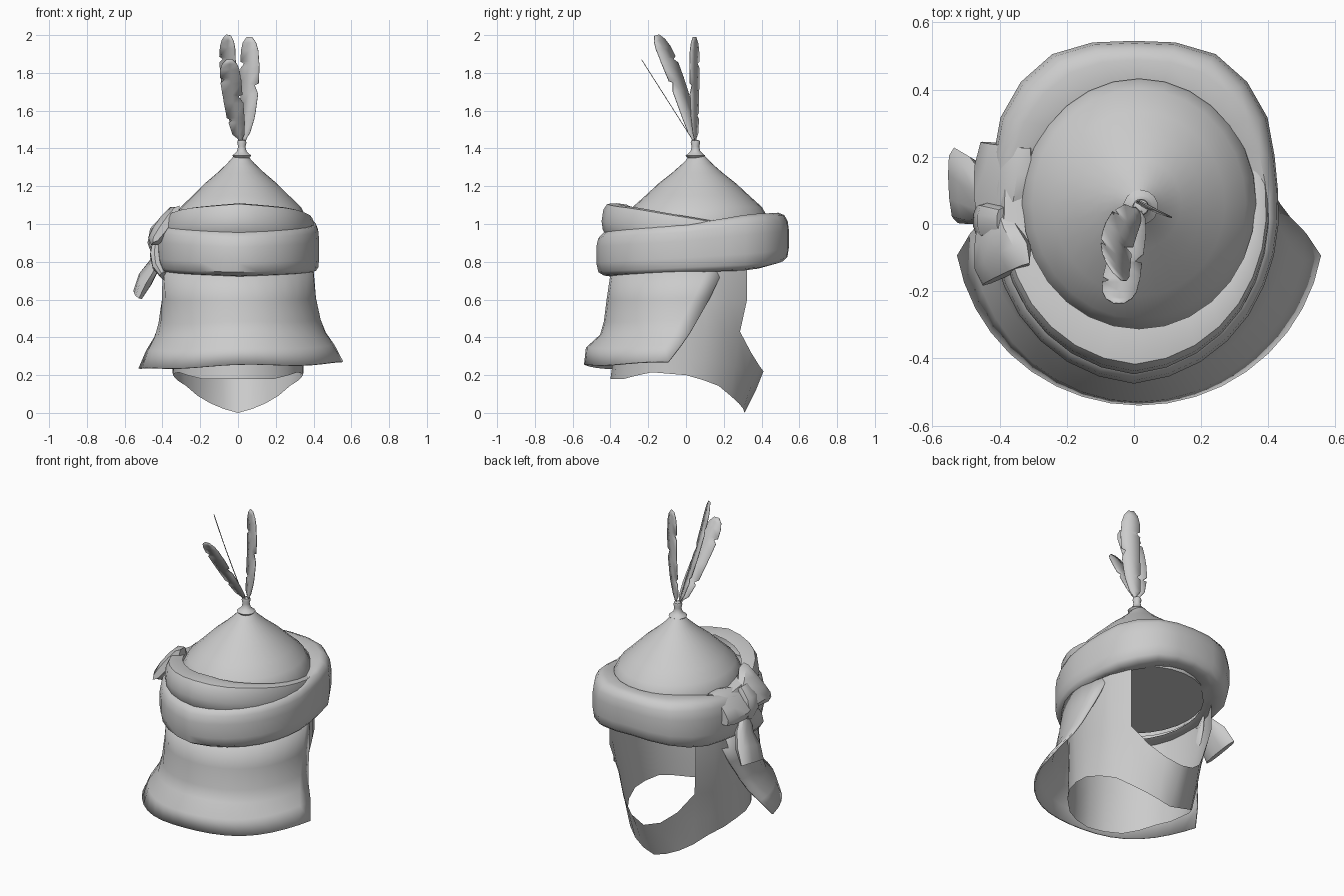
import bpy, bmesh, math
from mathutils import Vector

if "Cube" in bpy.data.objects:
    bpy.data.objects.remove(bpy.data.objects["Cube"])

mat = bpy.data.materials.new("plain_grey")
mat.diffuse_color = (0.6, 0.6, 0.6, 1)
mat.use_nodes = True
mat.node_tree.nodes["Principled BSDF"].inputs["Base Color"].default_value = mat.diffuse_color


def lerp(keys, t):
    """Piecewise linear lookup in a list of (position, value)."""
    for (a, va), (b, vb) in zip(keys, keys[1:]):
        if t <= b:
            return va + (vb - va) * max(0, (t - a)) / (b - a)
    return keys[-1][1]


def polar(r, deg, z, cx=0, cy=0, sx=1):
    """Point at an angle measured from +y towards +x."""
    a = math.radians(deg)
    return Vector((cx + sx * r * math.sin(a), cy + r * math.cos(a), z))


def make(name, bm, angle=45):
    bmesh.ops.remove_doubles(bm, verts=bm.verts[:], dist=1e-5)
    bmesh.ops.recalc_face_normals(bm, faces=bm.faces[:])
    me = bpy.data.meshes.new(name)
    bm.to_mesh(me)
    bm.free()
    me.materials.append(mat)
    ob = bpy.data.objects.new(name, me)
    bpy.context.collection.objects.link(ob)
    bpy.ops.object.select_all(action='DESELECT')
    ob.select_set(True)
    bpy.context.view_layer.objects.active = ob
    bpy.ops.object.shade_smooth_by_angle(angle=math.radians(angle))
    return ob


def loft(name, rows, closed=False, caps=False, keep=None, angle=45):
    """Skin a list of point rows; keep(i, j) may drop faces."""
    bm = bmesh.new()
    vs = [[bm.verts.new(p) for p in row] for row in rows]
    n = len(rows[0])
    for i in range(len(rows) - 1):
        for j in range(n if closed else n - 1):
            if keep and not keep(i, j):
                continue
            k = (j + 1) % n
            bm.faces.new((vs[i][j], vs[i][k], vs[i + 1][k], vs[i + 1][j]))
    if caps:
        bm.faces.new(vs[0])
        bm.faces.new(vs[-1])
    for v in [v for v in bm.verts if not v.link_faces]:
        bm.verts.remove(v)
    return make(name, bm, angle)


# Pointed cap, closed underneath, and the knob on top
def lathe(name, profile, cx, cy, n, sx=1):
    rows = [[polar(r, 360 * j / n, z, cx, cy, sx) for j in range(n)] for r, z in profile]
    return loft(name, rows, closed=True, caps=True)


lathe("cap_dome", [(.385, .79), (.38, .95), (.375, 1.03), (.342, 1.09), (.275, 1.15), (.205, 1.215),
                   (.135, 1.27), (.078, 1.32), (.035, 1.365)], .015, .06, 28, sx=.93)
lathe("cap_knob", [(.035, 1.345), (.052, 1.362), (.036, 1.375), (.026, 1.385), (.02, 1.41),
                   (.025, 1.43), (.022, 1.442), (.008, 1.446)], .02, .05, 14)

# Wrapped headband: a full lower roll and a tapered upper roll
OUTER = [(0, .545), (14, .555), (20, .57), (45, .53), (70, .445), (90, .43), (110, .425),
         (135, .44), (160, .46), (180, .475)]


def roll(name, section, low, high, shrink, n=28):
    rows = []
    for f, h in section:
        row = []
        for j in range(n):
            deg = 360 * j / n
            m = min(deg, 360 - deg)
            z = lerp(low, m) + (lerp(high, m) - lerp(low, m)) * h
            outer = polar(lerp(OUTER, m) - shrink, deg, z)
            row.append(outer.lerp(polar(.372, deg, z, .015, .06, .93), f))
        rows.append(row)
    loft(name, rows, closed=True)


roll("lower_headband_roll",
     [(1, .06), (.55, 0), (.25, .03), (.07, .1), (0, .3), (0, .64), (.06, .83), (.22, .95),
      (.5, 1.0), (1, .97)],
     [(0, .8), (20, .79), (45, .755), (90, .745), (135, .73), (180, .72)],
     [(0, 1.06), (45, 1.055), (90, 1.0), (180, .965)], 0)
roll("upper_headband_roll",
     [(.3, 0), (.05, .25), (0, .5), (.07, .82), (.22, .98), (.6, 1), (1, .96)],
     [(0, .86), (90, .9), (180, .92)],
     [(0, .95), (60, 1.0), (90, 1.035), (135, 1.085), (180, 1.11)], .028)

# Inner hood with the face opening, chin and pointed bib
half = [0, 14, 28, 42, 58, 74, 90, 105, 120, 135, 150, 165, 180]
angles = [-a for a in half[:0:-1]] + half
hood_rows = [  # (height by angle, radius by angle)
    ([(0, 0), (20, .03), (42, .09), (60, .15), (90, .2), (120, .215), (150, .18), (180, .18)],
     [(0, .31), (50, .32), (90, .345), (135, .37), (180, .40)]),
    ([(0, .12), (42, .25), (90, .3), (180, .29)],
     [(0, .37), (42, .35), (90, .35), (180, .385)]),
    ([(0, .22), (14, .25), (28, .32), (42, .43), (180, .43)],
     [(0, .41), (28, .39), (42, .385), (90, .36), (180, .375)]),
    ([(0, .6), (180, .6)], [(0, .42), (42, .435), (90, .37), (180, .37)]),
    ([(0, .8), (180, .8)], [(0, .42), (42, .435), (90, .37), (180, .37)])]
rows = [[polar(lerp(r, abs(a)), a, lerp(z, abs(a))) for a in angles] for z, r in hood_rows]
loft("inner_hood", rows,
     keep=lambda i, j: i < 2 or abs(angles[j] + angles[j + 1]) / 2 > 42)

# Outer neck drape, flared at the hem and slanted along its side edges
drape = [(.77, .40, .395), (.6, .41, .42), (.48, .43, .435), (.41, .455, .455),
         (.34, .50, .53), (.25, .55, .54)]
rows = []
for z, rx, ry in drape:
    t = (.77 - z) / .52
    row = []
    for j in range(19):
        u = j / 9 - 1
        a = math.radians(180 - u * (121 - 41 * t))
        wave = t * (.018 * u + .006 * math.cos(7 * u))
        shift = .015 * t
        row.append(Vector((rx * math.sin(a) + shift, ry * math.cos(a), z + wave)))
    rows.append(row)
ob = loft("neck_drape", rows)
mod = ob.modifiers.new("cloth_thickness", 'SOLIDIFY')
mod.thickness = .01


# Side bow: flattened cloth tubes around a knot
def cloth_tube(name, stations, side):
    side = Vector(side).normalized()
    pts = [Vector(s[0]) for s in stations]
    rows = []
    for i, (p, w, th) in enumerate(stations):
        d = (pts[min(i + 1, len(pts) - 1)] - pts[max(i - 1, 0)]).normalized()
        s = (side - d * side.dot(d)).normalized()
        up = d.cross(s)
        ring = []
        for k in range(10):
            c, q = math.cos(k * math.pi / 5), math.sin(k * math.pi / 5)
            ring.append(pts[i] + s * w * c + up * th * math.copysign(abs(q) ** .6, q))
        rows.append(ring)
    loft(name, rows, closed=True, caps=True)


cloth_tube("bow_front_loop", [((-.415, .02, .95), .07, .035), ((-.405, -.04, .97), .1, .045),
                              ((-.39, -.1, .99), .13, .045), ((-.38, -.15, 1.0), .125, .02)],
           (.6, .4, .85))
cloth_tube("bow_back_loop", [((-.405, 0, .945), .075, .035), ((-.395, .07, .945), .105, .045),
                             ((-.385, .16, .955), .115, .05), ((-.38, .235, .96), .105, .035)],
           (.72, 0, .75))
cloth_tube("bow_knot", [((-.43, .02, .85), .035, .03), ((-.44, .01, .9), .055, .04),
                        ((-.43, 0.01, .96), .055, .04), ((-.385, .01, 1.02), .04, .03)], (0, 1, 0))
cloth_tube("bow_short_tail", [((-.43, 0, .9), .04, .025), ((-.435, -.03, .83), .06, .03),
                              ((-.42, -.06, .77), .065, .03), ((-.39, -.08, .725), .06, .02)],
           (.1, 1, 0))
cloth_tube("bow_long_tail", [((-.42, .03, .87), .04, .02), ((-.445, .07, .78), .075, .03),
                             ((-.49, .1, .71), .105, .04), ((-.53, .115, .63), .115, .025)],
           (-.1, 1, .1))

# Feathers: thin blades with a notched outline along a bent spine
BLADE = [(0, .008, .008), (.05, .012, .014), (.1, .035, .028), (.24, .043, .043), (.27, .025, .044),
         (.3, .048, .046), (.48, .051, .052), (.56, .052, .03), (.58, .053, .053), (.72, .056, .055),
         (.76, .035, .055), (.78, .056, .053), (.88, .052, .05), (.95, .04, .038), (1, .016, .016)]


def feather(name, base, mid, tip, side, scale=1):
    base, mid, tip, side = (Vector(v) for v in (base, mid, tip, side))
    side = side.normalized() * scale
    rows = []
    for t, left, right in BLADE:
        c = base * (1 - t) * (1 - 2 * t) + mid * 4 * t * (1 - t) + tip * t * (2 * t - 1)
        rows.append([c - side * left, c, c + side * right])
    ob = loft(name, rows)
    mod = ob.modifiers.new("blade_thickness", 'SOLIDIFY')
    mod.thickness = .004
    mod.offset = 0


feather("tall_feather", (.015, .045, 1.43), (-.045, -.035, 1.72), (-.05, -.155, 2.0),
        (.72, -.68, -.17), 1.08)
feather("upright_feather", (.03, .05, 1.43), (.06, .045, 1.7), (.06, .045, 1.99), (.88, -.45, 0))
feather("short_feather", (.015, .045, 1.43), (-.025, -.095, 1.65), (-.045, -.235, 1.87), (1, 0, 0))
